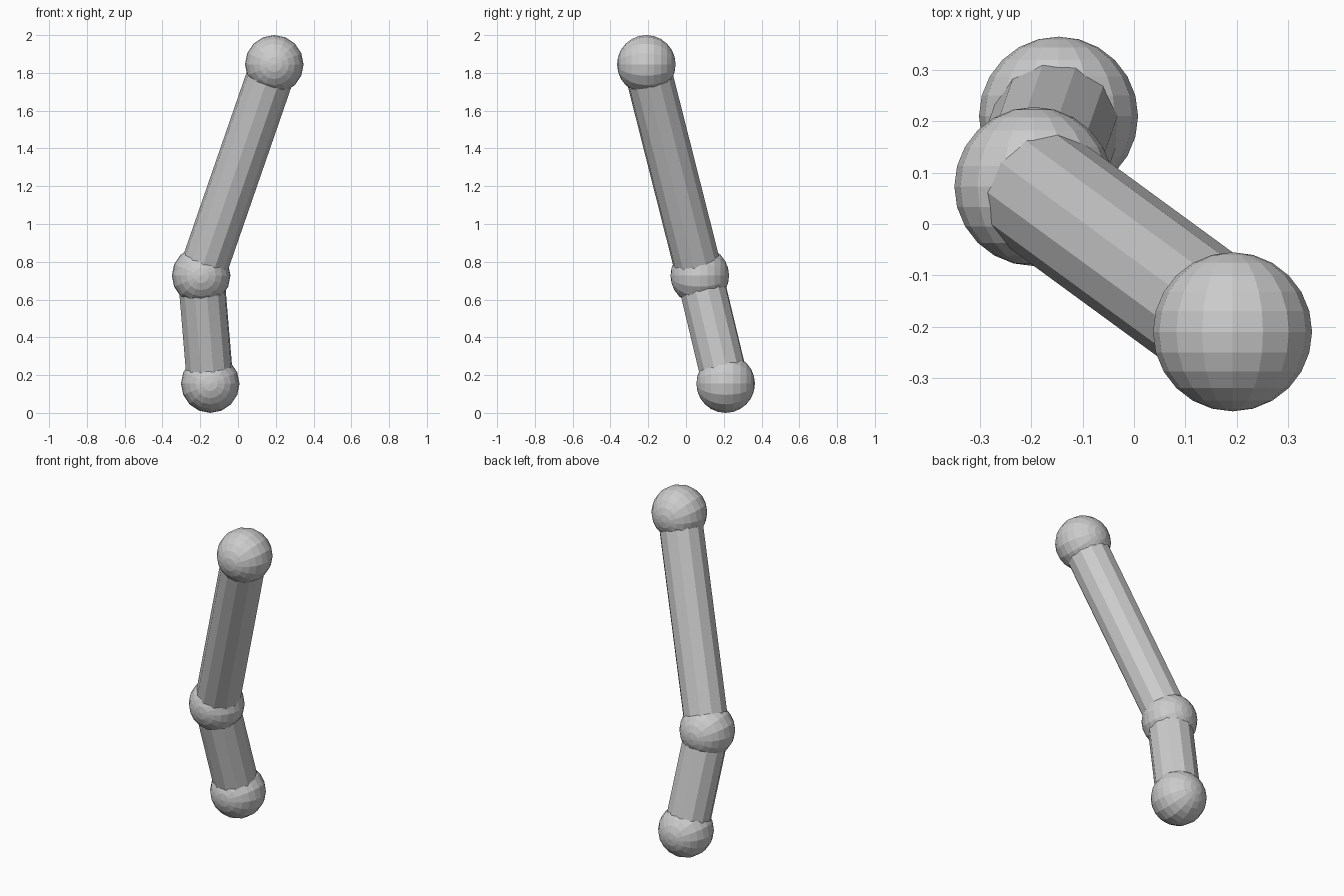
import bpy
from math import radians
from mathutils import Vector

if "Cube" in bpy.data.objects:
    bpy.data.objects.remove(bpy.data.objects["Cube"])

BALL_R, ROD_R = 0.155, 0.125
top = Vector((0.192, -0.21, 1.845))
middle = Vector((-0.195, 0.073, 0.727))
bottom = Vector((-0.147, 0.21, 0.155))


def ball(name, centre):
    # poles point to the front and back
    bpy.ops.mesh.primitive_uv_sphere_add(segments=16, ring_count=12, radius=BALL_R,
                                         location=centre, rotation=(radians(90), 0, 0))
    bpy.context.object.name = name


def rod(name, a, b):
    axis = b - a
    bpy.ops.mesh.primitive_cylinder_add(vertices=12, radius=ROD_R, depth=axis.length,
                                        location=(a + b) / 2)
    obj = bpy.context.object
    obj.name = name
    obj.rotation_euler = axis.to_track_quat('Z', 'Y').to_euler()


# Joints
ball("top_joint", top)
ball("middle_joint", middle)
ball("bottom_joint", bottom)

# Connecting rods
rod("long_rod", middle, top)
rod("short_rod", bottom, middle)
